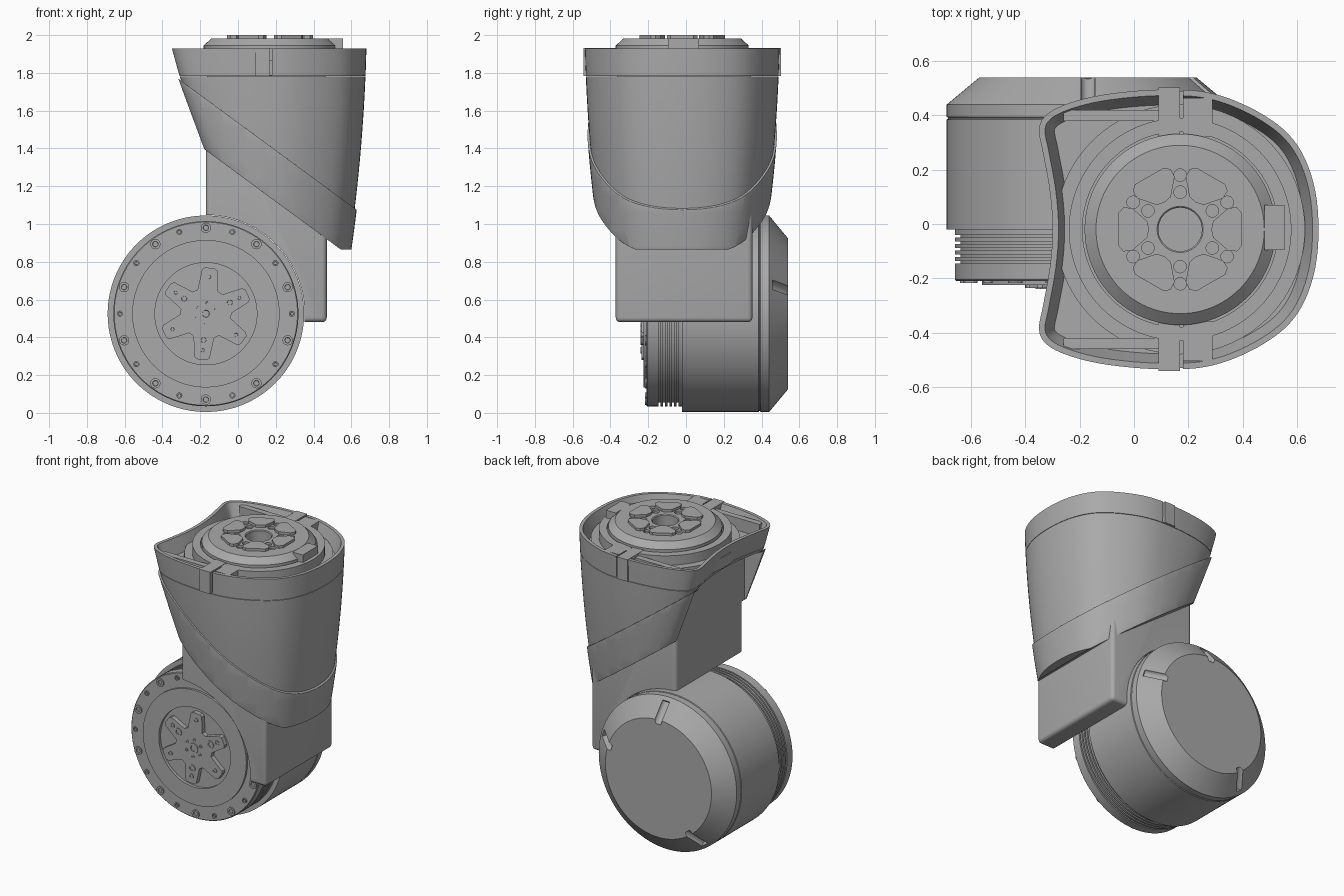
import bpy, bmesh
from math import radians, cos, sin, pi
from mathutils import Matrix, Vector

if "Cube" in bpy.data.objects:
    bpy.data.objects.remove(bpy.data.objects["Cube"])

grey = bpy.data.materials.new("satin grey")
grey.use_nodes = True
grey.diffuse_color = (0.4, 0.4, 0.4, 1)
grey.node_tree.nodes["Principled BSDF"].inputs["Base Color"].default_value = (0.4, 0.4, 0.4, 1)

CX, CY = 0.17, -0.02
TOP = Matrix.Translation((CX, CY, 0))
MOTOR = Matrix.Translation((-0.17, 0, 0.525)) @ Matrix.Rotation(pi / 2, 4, 'X')


def finish(bm, name, matrix=Matrix()):
    bmesh.ops.transform(bm, matrix=matrix, verts=bm.verts)
    bmesh.ops.recalc_face_normals(bm, faces=bm.faces)
    mesh = bpy.data.meshes.new(name)
    bm.to_mesh(mesh)
    bm.free()
    mesh.materials.append(grey)
    ob = bpy.data.objects.new(name, mesh)
    bpy.context.collection.objects.link(ob)
    return ob


def loft(rings):
    """Skin a stack of equal rings and cap both ends; the last cap is the last face."""
    bm = bmesh.new()
    vs = [[bm.verts.new(p) for p in ring] for ring in rings]
    n = len(vs[0])
    for a, b in zip(vs, vs[1:]):
        for i in range(n):
            bm.faces.new((a[i], a[(i + 1) % n], b[(i + 1) % n], b[i]))
    bm.faces.new(vs[0][::-1])
    bm.faces.new(vs[-1])
    bm.faces.ensure_lookup_table()
    return bm


def lathe(name, profile, matrix, n=96):
    rings = [[(r * cos(2 * pi * i / n), r * sin(2 * pi * i / n), z) for i in range(n)]
             for r, z in profile]
    return finish(loft(rings), name, matrix)


def prism(name, polar, z0, z1, matrix):
    flat = [(r * cos(radians(a)), r * sin(radians(a))) for r, a in polar]
    return finish(loft([[(x, y, z) for x, y in flat] for z in (z0, z1)]), name, matrix)


def box(name, lo, hi):
    bm = bmesh.new()
    bmesh.ops.create_cube(bm, size=1)
    for v in bm.verts:
        v.co = [l + (h - l) * (c + 0.5) for l, h, c in zip(lo, hi, v.co)]
    return finish(bm, name)


def apply(ob, kind, **settings):
    mod = ob.modifiers.new(kind, kind)
    for key, value in settings.items():
        setattr(mod, key, value)
    bpy.context.view_layer.objects.active = ob
    bpy.ops.object.modifier_apply(modifier=mod.name)


def cut(ob, cutter):
    apply(ob, 'BOOLEAN', operation='DIFFERENCE', solver='EXACT', object=cutter)
    bpy.data.objects.remove(cutter)


def polar(r, deg, z=0):
    return Matrix.Translation((r * cos(radians(deg)), r * sin(radians(deg)), z))


def bolt(name, r, h, matrix):
    lathe(name, [(r, -0.01), (r, h), (0.55 * r, h), (0.5 * r, 0)], matrix, 20)


# Plan outline of the shell: half of it as (x, half width), mirrored and smoothed
half = [(0.68, 0), (0.668, 0.14), (0.63, 0.26), (0.57, 0.35), (0.48, 0.42), (0.37, 0.475),
        (0.27, 0.505), (0.17, 0.515), (0.03, 0.512), (-0.12, 0.495), (-0.24, 0.465),
        (-0.32, 0.425), (-0.35, 0.37), (-0.335, 0.28), (-0.31, 0.14), (-0.3, 0)]
plan = [Vector(p) for p in half] + [Vector((x, -y)) for x, y in half[-2:0:-1]]


def smooth_loop(pts, steps=4):
    out, n = [], len(pts)
    for i in range(n):
        a, b, c, d = (pts[(i + k) % n] for k in (-1, 0, 1, 2))
        for s in range(steps):
            t = s / steps
            out.append(0.5 * (2 * b + (c - a) * t + (2 * a - 5 * b + 4 * c - d) * t * t
                              + (3 * b - a - 3 * c + d) * t ** 3))
    return out


plan = smooth_loop(plan)


def section(z, grow=0):
    t = 1.93 - z
    s = 1 - 0.05 * t - 0.11 * t * t + grow
    left = 1 - 0.53 * t if z > 1.78 else 0.92 - 0.7 * (1.78 - z)
    return [(CX + (p.x - CX) * (s if p.x > CX else left + grow), CY + p.y * s, z) for p in plan]


def slice_off(bm, co, no):
    bmesh.ops.bisect_plane(bm, geom=bm.verts[:] + bm.edges[:] + bm.faces[:], dist=1e-5,
                           plane_co=co, plane_no=no, clear_outer=True)
    bmesh.ops.holes_fill(bm, edges=[e for e in bm.edges if e.is_boundary], sides=0)


# Tapered shell above the slanted line, and its thicker lip below
slant = Vector((0.735, 0, 1))
levels = [0.7 + 0.09 * i for i in range(13)]
bm = loft([section(z) for z in levels])
slice_off(bm, (-0.31, 0, 1.75), -slant)
shell = finish(bm, "upper_shell")

bm = loft([section(z, 0.022) for z in levels])
slice_off(bm, (-0.31, 0, 1.765), slant)
slice_off(bm, (-0.17, 0, 1.39), -slant)
slice_off(bm, (0, 0, 0.866), (0, 0, -1))
lip = finish(bm, "shell_lip")
apply(lip, 'BEVEL', width=0.016, segments=3, limit_method='ANGLE', angle_limit=radians(40))
for part in (shell, lip):
    cut(part, box("gap_cutter", (-1, -0.39, 0.5), (-0.169, 0.355, 1.76)))

# Collar with a sloped pocket
bm = loft([section(z) for z in (1.783, 1.83, 1.88, 1.93)])
pocket = bm.faces[-1]
bm.normal_update()
bmesh.ops.inset_region(bm, faces=[pocket], thickness=0.022, use_even_offset=True)
bmesh.ops.inset_region(bm, faces=[pocket], thickness=0.035, use_even_offset=True)
bmesh.ops.translate(bm, verts=pocket.verts[:], vec=(0, 0, -0.1))
collar = finish(bm, "collar")
cut(collar, box("slit_cutter", (0.17, -1, 1.79), (0.18, 1, 2)))

# Clamp blocks, bridges and rails beside the flange
for side, word in ((-1, "front"), (1, "back")):
    for name, x0, x1, h0, h1, z in (("clamp", 0.09, 0.17, 0.34, 0.522, 1.932),
                                    ("bridge", 0.18, 0.29, 0.34, 0.485, 1.93),
                                    ("rail", -0.26, 0.09, 0.4, 0.44, 1.915)):
        y = sorted((CY + side * h0, CY + side * h1))
        box(f"{word}_{name}", (x0, y[0], 1.783), (x1, y[1], z))

# Output flange with hole pattern, pads and key
lathe("flange_seat", [(0.46, 1.79), (0.46, 1.865), (0.41, 1.865), (0.41, 1.93), (0.36, 1.93),
                      (0.36, 1.9)], TOP)
flange = lathe("output_flange", [(0.352, 1.85), (0.352, 1.945), (0.31, 1.983), (0.085, 1.983),
                                 (0.08, 1.978), (0.08, 1.86)], TOP)
pad = [(0.125, -14), (0.195, -24), (0.225, -21), (0.235, -15), (0.235, 15), (0.225, 21),
       (0.195, 24), (0.125, 14), (0.115, 0)]
for k in range(6):
    prism("flange_pad", [(r, a + 60 * k) for r, a in pad], 1.97, 2.0, TOP)
    for r in (0.137, 0.2):
        cut(flange, lathe("hole_cutter", [(0.023, 1.968), (0.023, 2.1)],
                          TOP @ polar(r, 30 + 60 * k), 20))
box("flange_key", (0.48, -0.095, 1.9), (0.555, 0.07, 1.982))

# Neck block with a round bite for the motor
neck = box("neck_block", (-0.17, -0.372, 0.48), (0.47, 0.352, 1.79))
apply(neck, 'BEVEL', width=0.025, segments=4, limit_method='ANGLE')
cut(neck, lathe("bite_cutter", [(0.523, -1), (0.523, 1)], MOTOR))

# Motor drum: chamfered back cap, body, ribbed ring and front face
profile = [(0.4, -0.54), (0.52, -0.44), (0.52, -0.395), (0.515, -0.392), (0.515, -0.388),
           (0.52, -0.385), (0.52, 0.02), (0.49, 0.02)]
for k in range(5):
    z = 0.04 + 0.024 * k
    profile += [(0.49, z), (0.47, z), (0.47, z + 0.01), (0.49, z + 0.01)]
profile += [(0.49, 0.205), (0.485, 0.21), (0.39, 0.21), (0.39, 0.225), (0.27, 0.225), (0.27, 0.205)]
drum = lathe("motor_drum", profile, MOTOR, 128)
for deg in (18, 90, 234):
    tilt = Matrix.Rotation(radians(deg), 4, 'Z') @ Matrix.Translation((0.46, 0, -0.49))
    tilt = tilt @ Matrix.Rotation(radians(50), 4, 'Y')
    cut(drum, lathe("cap_hole_cutter", [(0.026, -0.1), (0.026, 0.05)], MOTOR @ tilt, 24))

# Rim bolts, alternating large and small
for k in range(20):
    bolt("rim_bolt", 0.016 if k % 2 else 0.027, 0.008, MOTOR @ polar(0.455, 90 + 18 * k, 0.21))

# Six-armed star plate with its bolts and hub
star = []
for k in range(6):
    a = 85 + 60 * k
    star += [(0.235, a - 10), (0.245, a - 6), (0.245, a + 6), (0.235, a + 10),
             (0.135, a + 24), (0.135, a + 36)]
    bolt("arm_bolt", 0.017, 0.004, MOTOR @ polar(0.195, a, 0.236))
    bolt("hub_bolt", 0.011, 0.004, MOTOR @ polar(0.058, a, 0.236))
prism("star_plate", star, 0.2, 0.236, MOTOR)
for k in range(3):
    bolt("star_bolt", 0.026, 0.005, MOTOR @ polar(0.14, 25 + 120 * k, 0.236))
bolt("hub_ring", 0.035, 0.004, MOTOR @ polar(0, 0, 0.236))

# Smooth shading with sharp edges kept
for ob in bpy.context.collection.objects:
    if ob.type == 'MESH' and ob.data.materials and ob.data.materials[0] == grey:
        ob.select_set(True)
        bpy.context.view_layer.objects.active = ob
    else:
        ob.select_set(False)
bpy.ops.object.shade_smooth_by_angle(angle=radians(30))
